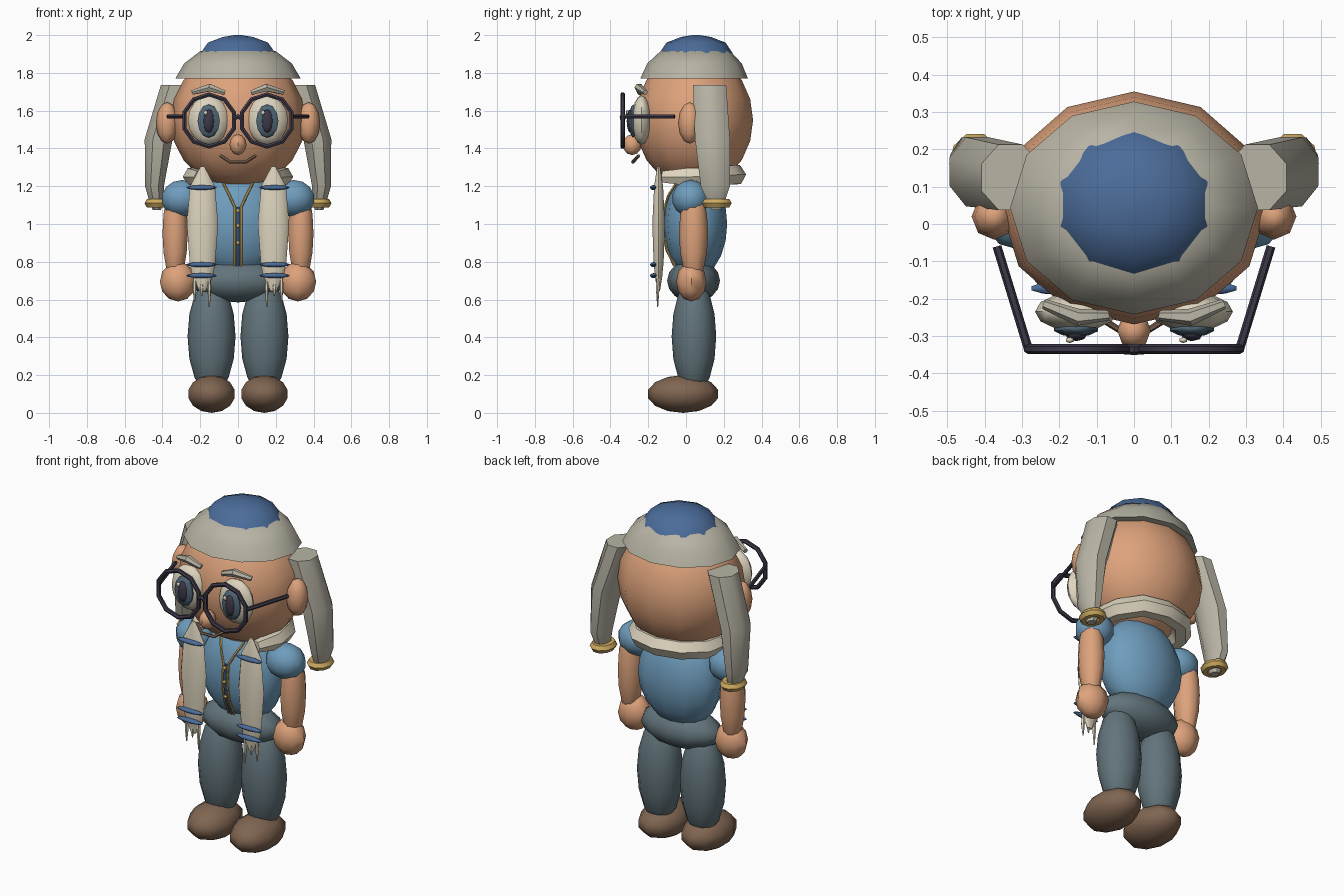
import bpy, bmesh, math
from mathutils import Matrix, Vector

if "Cube" in bpy.data.objects:
    bpy.data.objects.remove(bpy.data.objects["Cube"])


def srgb(hexa):
    out = []
    for i in (0, 2, 4):
        c = int(hexa[i:i + 2], 16) / 255
        out.append(c / 12.92 if c <= 0.04045 else ((c + 0.055) / 1.055) ** 2.4)
    return (*out, 1)


PALETTE = dict(skin="DDA27B", grey_hair="B8B4A5", navy="4B6C9A", shirt_blue="6F9DBD",
               cream="DDD4BE", slate="62747B", brown="806551", dark="3D3848",
               gold="CDAA60", iris_teal="4F6676")
MATS = {}
for key, hexa in PALETTE.items():
    MATS[key] = bpy.data.materials.new(key)
    MATS[key].diffuse_color = srgb(hexa)


def finish(name, bm, mat):
    bmesh.ops.recalc_face_normals(bm, faces=bm.faces[:])
    me = bpy.data.meshes.new(name)
    bm.to_mesh(me)
    bm.free()
    me.materials.append(MATS[mat])
    ob = bpy.data.objects.new(name, me)
    bpy.context.collection.objects.link(ob)
    return ob


def ball(name, c, r, mat, seg=12, rings=8):
    """Ellipsoid with centre c and radii r."""
    bm = bmesh.new()
    m = Matrix.Translation(c) @ Matrix.Diagonal((*r, 1))
    bmesh.ops.create_uvsphere(bm, u_segments=seg, v_segments=rings, radius=1, matrix=m)
    return finish(name, bm, mat)


def loft(name, rings, mat, n=12, phase=0.0):
    """Capped stack of ellipses, each given as cx, cy, z, rx, ry."""
    bm = bmesh.new()
    loops = []
    for cx, cy, z, rx, ry in rings:
        loops.append([bm.verts.new((cx + rx * math.cos(phase + math.tau * i / n),
                                    cy + ry * math.sin(phase + math.tau * i / n), z))
                      for i in range(n)])
    for a, b in zip(loops, loops[1:]):
        for i in range(n):
            j = (i + 1) % n
            bm.faces.new((a[i], a[j], b[j], b[i]))
    bm.faces.new(loops[0])
    bm.faces.new(loops[-1])
    return finish(name, bm, mat)


def tube(name, pts, r, mat, closed=False, taper=None, res=1):
    """Round bar along a path."""
    cu = bpy.data.curves.new(name, 'CURVE')
    cu.dimensions = '3D'
    cu.bevel_depth = r
    cu.bevel_resolution = res
    cu.use_fill_caps = True
    sp = cu.splines.new('POLY')
    sp.points.add(len(pts) - 1)
    for i, p in enumerate(pts):
        sp.points[i].co = (*p, 1)
        if taper:
            sp.points[i].radius = taper[i]
    sp.use_cyclic_u = closed
    cu.materials.append(MATS[mat])
    ob = bpy.data.objects.new(name, cu)
    bpy.context.collection.objects.link(ob)
    return ob


# Head, hair cap and skullcap
ball("head", (0, .043, 1.55), (.357, .312, .36), "skin", 12, 10)
loft("hair_crown", [(0, .043, 1.77, .332, .285), (0, .045, 1.85, .285, .25),
                    (0, .05, 1.915, .2, .185)], "grey_hair")
loft("skullcap", [(0, .053, 1.905, .207, .193), (0, .053, 1.96, .168, .157),
                  (0, .053, 1.99, .085, .08), (0, .053, 2.0, .02, .02)],
     "navy", 10, math.pi / 2)
ball("nose", (0, -.285, 1.42), (.045, .05, .055), "skin", 8, 6)
tube("mouth", [(-.093, -.25, 1.362), (-.042, -.282, 1.328), (.042, -.282, 1.328),
               (.093, -.25, 1.362)], .009, "brown")

# Torso and hips
TC, TR = Vector((0, .05, 1.0)), Vector((.255, .168, .285))
ball("torso", TC, TR, "shirt_blue", 12, 10)
ball("hips", (0, .04, .70), (.25, .14, .115), "slate", 12, 8)


def on_chest(x, z):
    d = 1 - ((x - TC.x) / TR.x) ** 2 - ((z - TC.z) / TR.z) ** 2
    return (x, TC.y - TR.y * math.sqrt(max(d, 0)) - .004, z)


# Shirt front: dark placket, gold trim and buttons
rows = [.78, .86, .94, 1.02, 1.09]
tube("placket", [on_chest(0, z) for z in rows], .009, "navy")
for z in (.9, .99, 1.07):
    x, y, z = on_chest(0, z)
    ball("button", (x, y - .006, z), (.011, .008, .011), "gold", 6, 4)

# Scarf round the back of the neck
half = [(.2, -.12, 1.25), (.24, .0, 1.25), (.215, .13, 1.25), (.13, .23, 1.26)]
path = [(-x, y, z) for x, y, z in half] + [(0, .26, 1.26)] + half[::-1]
tube("neck_scarf", path, .058, "cream", taper=[.6, .9, 1, 1, 1, 1, 1, .9, .6])

for s, side in ((-1, "left"), (1, "right")):
    def P(x, y, z):
        return (s * x, y, z)

    # Eye with iris, pupil and glint
    ball(side + "_eye", P(.155, -.235, 1.55), (.11, .052, .13), "cream", 12, 8)
    ball(side + "_iris", P(.155, -.28, 1.545), (.062, .022, .088), "iris_teal", 10, 6)
    ball(side + "_pupil", P(.155, -.295, 1.545), (.03, .019, .062), "dark", 8, 6)
    ball(side + "_glint", (s * .152 - .02, -.311, 1.59), (.012, .008, .014), "cream", 6, 4)
    tube(side + "_eyebrow", [P(.07, -.245, 1.695), P(.15, -.25, 1.722), P(.24, -.215, 1.697)],
         .023, "grey_hair", taper=[.6, 1, .6])

    # Spectacles
    rim = [P(.153 + .138 * math.cos(math.radians(18 + 36 * i)), -.335,
             1.548 + .138 * math.sin(math.radians(18 + 36 * i))) for i in range(10)]
    tube(side + "_rim", rim, .013, "dark", closed=True)
    tube(side + "_temple", [P(.283, -.335, 1.57), P(.367, -.06, 1.57)], .012, "dark")

    # Ear and hanging lock tied with a gold ring
    ball(side + "_ear", P(.375, .02, 1.535), (.06, .062, .11), "skin", 8, 6)
    loft(side + "_hair_lock", [(s * .33, .125, 1.735, .085, .095), (s * .42, .14, 1.45, .08, .1),
                               (s * .442, .155, 1.2, .054, .083), (s * .432, .16, 1.12, .04, .05),
                               (s * .43, .16, 1.075, .024, .028)],
         "grey_hair", 8, math.pi / 8)
    tube(side + "_lock_ring", [P(.425 + .045 * math.cos(math.tau * i / 10),
                                 .163 + .058 * math.sin(math.tau * i / 10), 1.11)
                               for i in range(10)], .025, "gold", closed=True)

    # Gold trim of the open neckline
    tube(side + "_trim", [on_chest(s * .017, z) for z in rows] +
         [on_chest(s * .045, 1.15), on_chest(s * .077, 1.215)], .007, "gold")

    # Arm
    ball(side + "_sleeve", P(.295, .025, 1.135), (.115, .1, .098), "shirt_blue", 10, 7)
    ball(side + "_forearm", P(.333, .04, .95), (.07, .077, .26), "skin", 10, 8)
    ball(side + "_hand", P(.317, .028, .695), (.097, .08, .105), "skin", 8, 6)

    # Leg and shoe
    ball(side + "_leg", P(.14, .042, .405), (.127, .118, .31), "slate", 12, 8)
    ball(side + "_shoe", P(.14, -.015, .1), (.132, .19, .1), "brown", 10, 7)

    # Hanging scarf end with stripes and tassels
    loft(side + "_scarf_end", [(s * .188, -.145, z, rx, ry) for z, rx, ry in (
        (1.305, .01, .008), (1.2, .066, .025), (1.0, .083, .035), (.8, .068, .028),
        (.72, .055, .02), (.645, .015, .008))], "cream", 10)
    for z in (1.193, .785, .727):
        ball(side + "_scarf_stripe", P(.193, -.172, z), (.086, .018, .013), "navy", 10, 6)
    for x, low in ((.23, .59), (.192, .62), (.152, .56)):
        loft(side + "_tassel", [(s * x, -.15, low, .003, .003), (s * x, -.15, .66, .011, .011),
                                (s * x, -.148, .73, .008, .008)], "cream", 6)

# Spectacle bridge
tube("bridge", [(-.025, -.335, 1.555), (0, -.337, 1.57), (.025, -.335, 1.555)], .014, "dark")

# Curves to meshes, then smooth shading with sharp rims
bpy.ops.object.select_all(action='DESELECT')
curves = [o for o in bpy.context.scene.objects if o.type == 'CURVE']
for o in curves:
    o.select_set(True)
bpy.context.view_layer.objects.active = curves[0]
bpy.ops.object.convert(target='MESH')
bpy.ops.object.select_all(action='SELECT')
bpy.ops.object.shade_smooth_by_angle(angle=math.radians(46))

for m in bpy.data.materials:
    if m.users and not m.is_grease_pencil:
        m.use_nodes = True
        m.node_tree.nodes["Principled BSDF"].inputs["Base Color"].default_value = m.diffuse_color
